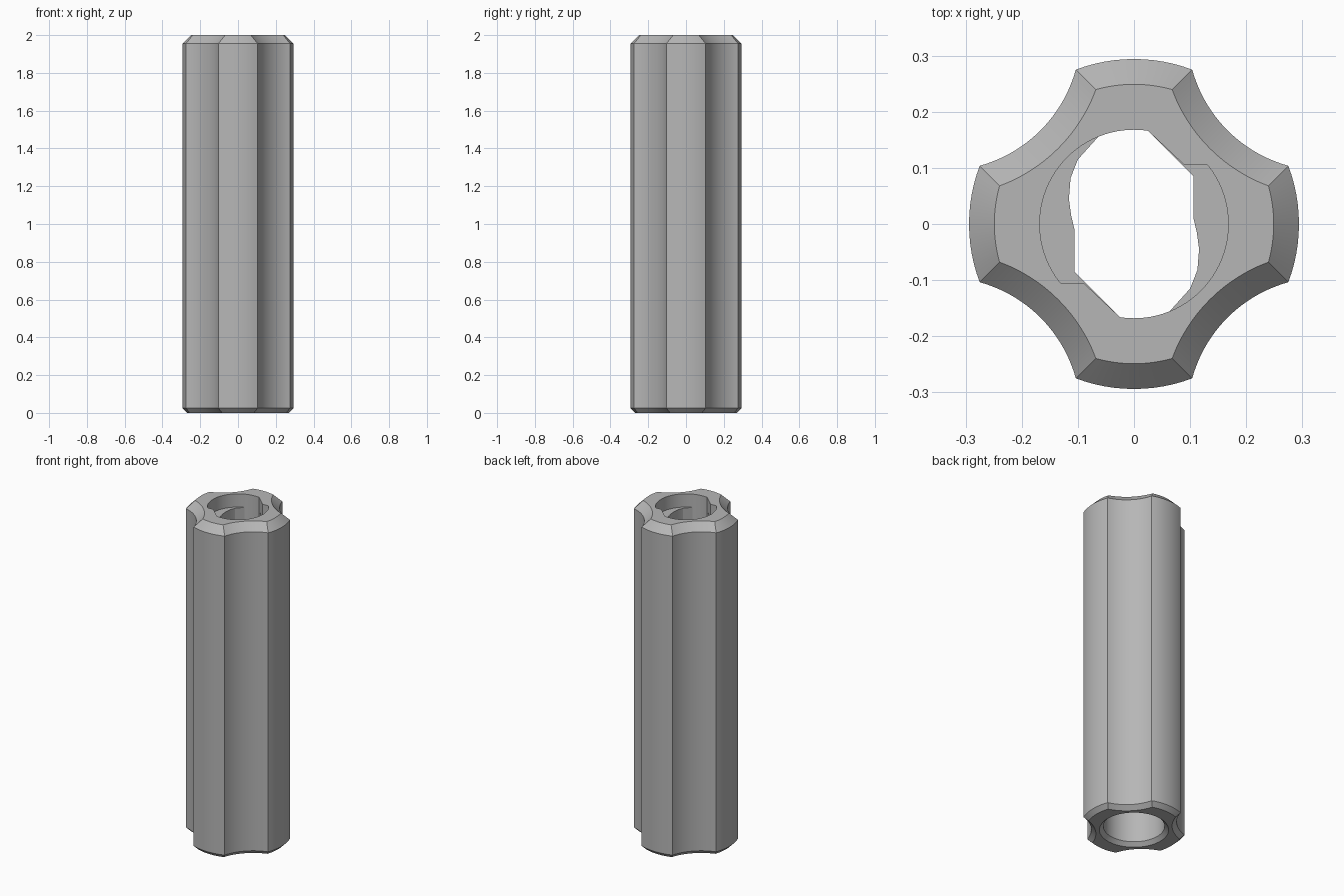
import bpy, bmesh
from math import sin, cos, asin, acos, atan2, pi, hypot, radians

cube = bpy.data.objects.get("Cube")
if cube:
    bpy.data.objects.remove(cube, do_unlink=True)

# Single flat grey for the whole part
grey = bpy.data.materials.new("plain_grey")
grey.use_nodes = True
colour = (0.47, 0.47, 0.47, 1)
grey.diffuse_color = colour
grey.node_tree.nodes["Principled BSDF"].inputs["Base Color"].default_value = colour

HEIGHT = 2.0
LOBE_R = 0.294        # outer radius of the four lobes
FLUTE_AT = 0.34       # x and y of each flute's axis
FLUTE_R = 0.245
BORE_R = 0.168
SHELF_Z = 1.92        # top of the locking shelves
LOBE_STEPS, FLUTE_STEPS = 12, 24


def fluted_section(inset):
    """Four convex lobes joined by concave flutes, moved inwards by inset."""
    r, fr, dist = LOBE_R - inset, FLUTE_R + inset, FLUTE_AT * 2 ** 0.5
    beta = acos((dist**2 + r**2 - fr**2) / (2 * dist * r))
    half = pi / 4 - beta
    sweep = asin(r * sin(beta) / fr)
    points = []
    for quarter in range(4):
        turn = quarter * pi / 2
        for i in range(LOBE_STEPS):
            a = turn - half + 2 * half * i / LOBE_STEPS
            points.append((r * cos(a), r * sin(a)))
        mid = turn + pi / 4
        for i in range(FLUTE_STEPS):
            a = mid + pi + sweep * (1 - 2 * i / FLUTE_STEPS)
            points.append((dist * cos(mid) + fr * cos(a),
                           dist * sin(mid) + fr * sin(a)))
    return points


def circle_section(radius):
    """Circle with one point for each point of the fluted section."""
    return [(radius * x / hypot(x, y), radius * y / hypot(x, y))
            for x, y in fluted_section(0)]


def finish(bm, name):
    bmesh.ops.recalc_face_normals(bm, faces=bm.faces)
    mesh = bpy.data.meshes.new(name)
    bm.to_mesh(mesh)
    bm.free()
    mesh.materials.append(grey)
    obj = bpy.data.objects.new(name, mesh)
    bpy.context.collection.objects.link(obj)
    bpy.ops.object.select_all(action='DESELECT')
    obj.select_set(True)
    bpy.context.view_layer.objects.active = obj
    bpy.ops.object.shade_smooth_by_angle(angle=radians(20))
    return obj


# Fluted sleeve: closed loop of rings, up the outside and down the bore
bm = bmesh.new()
sections = [
    (fluted_section(0.025), 0),
    (fluted_section(0), 0.025),
    (fluted_section(0), HEIGHT - 0.045),
    (fluted_section(0.045), HEIGHT),
    (circle_section(BORE_R), HEIGHT),
    (circle_section(BORE_R), 0.022),
    (circle_section(0.19), 0),
]
rings = [[bm.verts.new((x, y, z)) for x, y in pts] for pts, z in sections]
for low, high in zip(rings, rings[1:] + rings[:1]):
    for i in range(len(low)):
        j = (i + 1) % len(low)
        bm.faces.new((low[i], low[j], high[j], high[i]))
finish(bm, "fluted_sleeve")


def bore_plate(name, edge, bottom, top, turn):
    """Plate between a free inner edge and the bore wall."""
    a0 = atan2(edge[-1][1], edge[-1][0])
    a1 = atan2(edge[0][1], edge[0][0])
    wall = [a0 + (a1 - a0) * i / 32 for i in range(33)]
    outline = edge + [((BORE_R + 0.002) * cos(a), (BORE_R + 0.002) * sin(a)) for a in wall]
    bm = bmesh.new()
    face = bm.faces.new([bm.verts.new((x, y, bottom)) for x, y in outline])
    lifted = bmesh.ops.extrude_face_region(bm, geom=[face], use_keep_orig=True)
    verts = [v for v in lifted["geom"] if isinstance(v, bmesh.types.BMVert)]
    bmesh.ops.translate(bm, verts=verts, vec=(0, 0, top - bottom))
    obj = finish(bm, name)
    obj.rotation_euler.z = turn


# Twist-lock shelves and the stops above them, on both sides of the bore
shelf_edge = [(0.025, 0.166), (0.106, 0.085), (0.106, 0.01), (0.112, -0.015),
              (0.116, -0.045), (0.113, -0.082), (0.1, -0.115), (0.064, -0.155)]
stop_edge = [(0.025, 0.166), (0.09, 0.105), (0.131, 0.105)]
for side, turn in (("left", 0), ("right", pi)):
    bore_plate(side + "_lock_shelf", shelf_edge, SHELF_Z - 0.12, SHELF_Z, turn)
    bore_plate(side + "_lock_stop", stop_edge, SHELF_Z, HEIGHT, turn)
